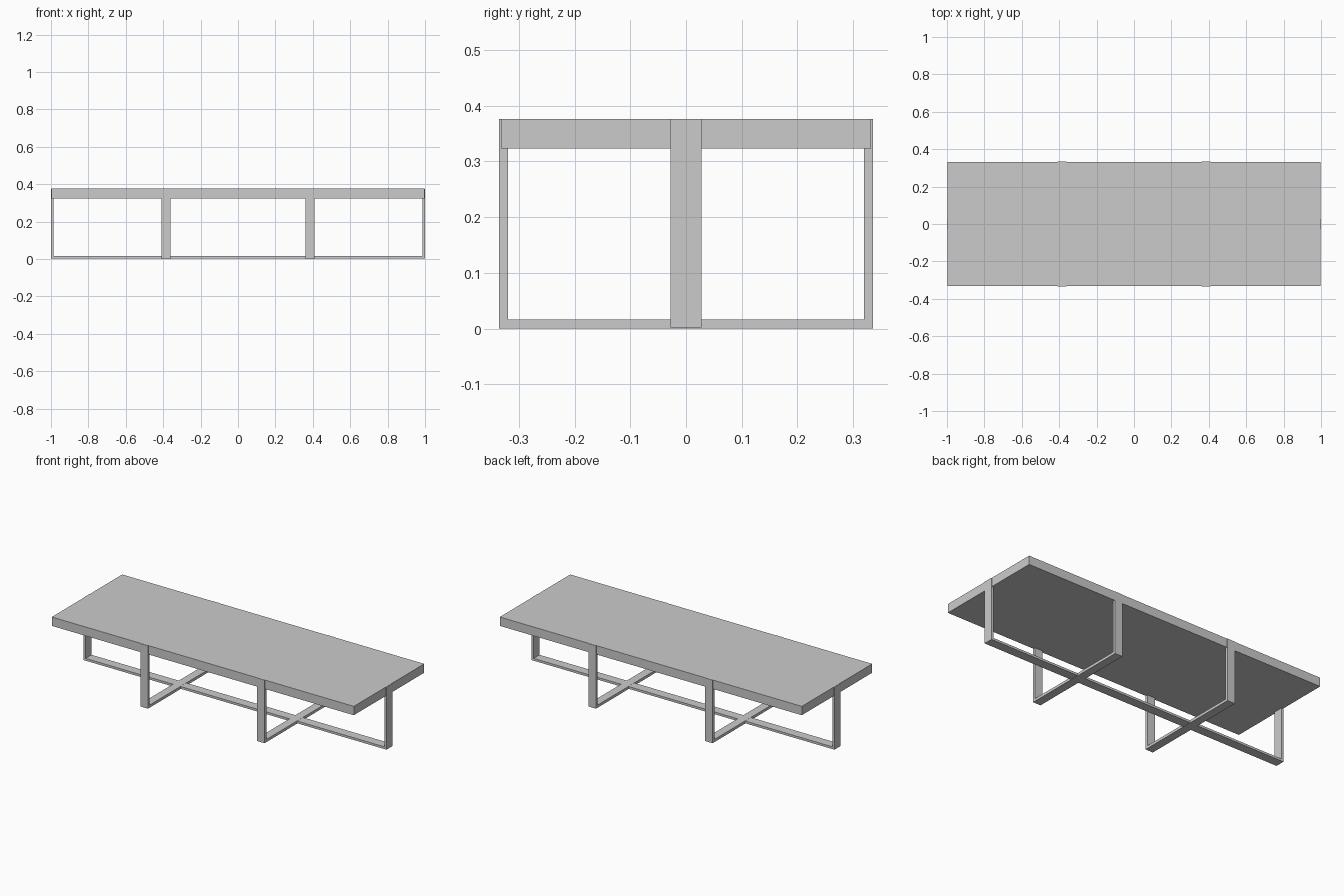
import bpy
import bmesh
from mathutils import Matrix, Vector

if "Cube" in bpy.data.objects:
    bpy.data.objects.remove(bpy.data.objects["Cube"])


def add_object(name, bm):
    bmesh.ops.recalc_face_normals(bm, faces=bm.faces)
    mesh = bpy.data.meshes.new(name)
    bm.to_mesh(mesh)
    bm.free()
    obj = bpy.data.objects.new(name, mesh)
    bpy.context.collection.objects.link(obj)
    return obj


def slab(name, size, center):
    bm = bmesh.new()
    matrix = Matrix.Translation(center) @ Matrix.Diagonal((*size, 1))
    bmesh.ops.create_cube(bm, size=1, matrix=matrix)
    return add_object(name, bm)


def u_frame(name, half_span, bottom, top, thick, width, along_y=False, offset=0):
    """Flat strap bent into a U: two uprights joined by a floor bar."""
    h, i = half_span, half_span - thick
    profile = [(-h, top), (-h, bottom), (h, bottom), (h, top),
               (i, top), (i, bottom + thick), (-i, bottom + thick), (-i, top)]
    bm = bmesh.new()
    d0 = offset - width / 2
    verts = [bm.verts.new((d0, s, z) if along_y else (s, d0, z)) for s, z in profile]
    face = bm.faces.new(verts)
    grown = bmesh.ops.extrude_face_region(bm, geom=[face])
    moved = [v for v in grown["geom"] if isinstance(v, bmesh.types.BMVert)]
    direction = Vector((width, 0, 0)) if along_y else Vector((0, width, 0))
    bmesh.ops.translate(bm, verts=moved, vec=direction)
    return add_object(name, bm)


# Thick table top
slab("table_top", (1.994, 0.664, 0.053), (0, 0, 0.3495))

# Lengthwise leg frame, ending just proud of the top's short edges
u_frame("long_leg_frame", 1.0, 0.002, 0.3755, 0.0135, 0.056)

# Two crosswise leg frames
for label, x in (("left", -0.385), ("right", 0.385)):
    u_frame(label + "_cross_leg_frame", 0.335, 0.0, 0.3755, 0.016, 0.05,
            along_y=True, offset=x)
